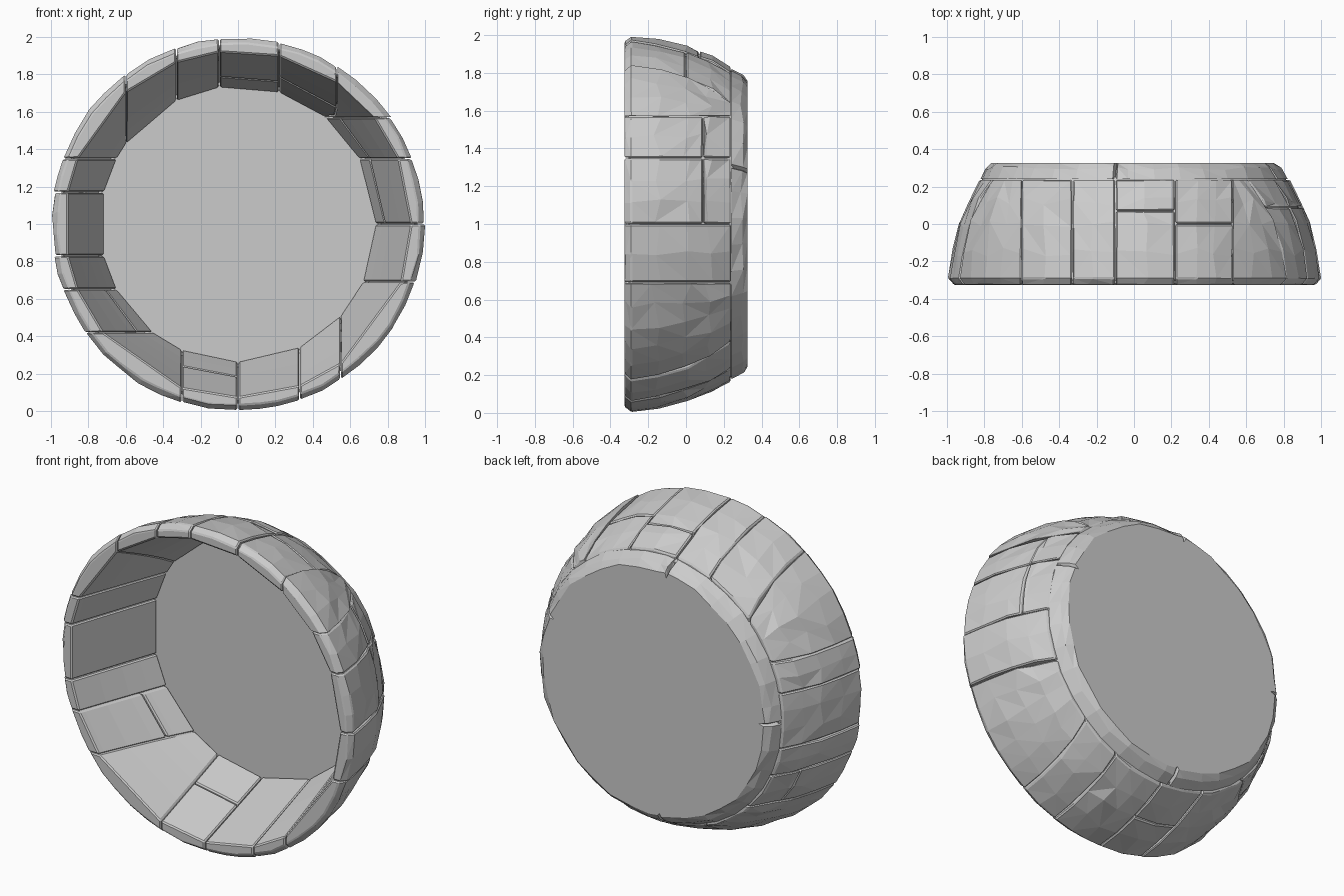
import bpy, bmesh, math, random

if "Cube" in bpy.data.objects:
    bpy.data.objects.remove(bpy.data.objects["Cube"])

random.seed(4)
OUT = [(-.325, .972), (-.29, .998), (-.15, .978), (0, .942), (.12, .895), (.235, .835)]
FRONT, FLOOR = -.325, .24


def outer_r(y):
    for (y0, r0), (y1, r1) in zip(OUT, OUT[1:]):
        if y <= y1:
            return r0 + (r1 - r0) * (y - y0) / (y1 - y0)
    return OUT[-1][1]


def inner_r(y):
    return .925 + (.735 - .925) * (y - FRONT) / (FLOOR - FRONT)


def point(r, a, y):
    return (r * math.cos(a), y, 1 + r * math.sin(a))


def finish(bm, name):
    bmesh.ops.remove_doubles(bm, verts=bm.verts, dist=.0005)
    bmesh.ops.recalc_face_normals(bm, faces=bm.faces)
    me = bpy.data.meshes.new(name)
    bm.to_mesh(me)
    bm.free()
    ob = bpy.data.objects.new(name, me)
    bpy.context.collection.objects.link(ob)
    return ob


# Joints are planes of constant x or z: (side, offset), counter-clockwise
JOINTS = [('R', 0), ('R', .35), ('R', .57), ('T', .53), ('T', .22), ('T', -.10),
          ('T', -.33), ('T', -.60), ('L', .35), ('L', .17), ('L', -.17), ('L', -.35),
          ('L', -.58), ('B', -.30), ('B', 0), ('B', .33), ('B', .55), ('R', -.31)]
# Cross joints: block index -> depth where the block is split
SPLITS = {0: .09, 1: .09, 3: 0, 4: .07, 11: .08, 13: 0}


def joint_angle(i, r):
    side, d = JOINTS[i % len(JOINTS)]
    a = {'R': lambda: math.asin(d / r), 'T': lambda: math.acos(d / r),
         'L': lambda: math.pi - math.asin(d / r),
         'B': lambda: 2 * math.pi - math.acos(d / r)}[side]()
    if i == 3:      # this joint dies into its neighbour
        a = max(a, math.asin(.57 / r) + .012)
    if i >= len(JOINTS) - 1:
        a += 2 * math.pi
    return a


def wall_block(i, y0, y1, name):
    ys = [y0] + [y for y, _ in OUT if y0 + .02 < y < y1 - .02] + [y1]
    n = max(2, round((joint_angle(i + 1, 1) - joint_angle(i, 1)) / .13))
    offset = random.uniform(-.006, .004)
    bm = bmesh.new()
    rings = []
    for y in ys:
        ro, ri = outer_r(y) + offset, inner_r(y)
        gap = .003

        def ang(r, t):
            a, b = joint_angle(i, r) + gap / r, joint_angle(i + 1, r) - gap / r
            return a + (b - a) * t
        ring = []
        for k in range(n + 1):
            inner_pt = 0 < k < n
            j = random.uniform(-.006, .005) if inner_pt else random.uniform(-.005, .001)
            t = k / n + (random.uniform(-.12, .12) / n if inner_pt else 0)
            yy = y + (random.uniform(-.025, .025) if y not in (y0, y1, -.29) else 0)
            ring.append(bm.verts.new(point(ro + j, ang(ro, t), yy)))
        ring += [bm.verts.new(point(ri, ang(ri, t), y)) for t in (1, 0)]
        rings.append(ring)
    m = len(rings[0])
    for a, b in zip(rings, rings[1:]):
        for k in range(m):
            quad = [a[k], a[(k + 1) % m], b[(k + 1) % m], b[k]]
            if k < n:       # chipped outside is split into triangles
                s = random.randint(0, 1)
                q = quad[s:] + quad[:s]
                bm.faces.new((q[0], q[1], q[2]))
                bm.faces.new((q[0], q[2], q[3]))
            else:
                bm.faces.new(quad)
    bm.faces.new(rings[0])
    bm.faces.new(rings[-1])
    ob = finish(bm, name)
    bev = ob.modifiers.new("worn_edges", 'BEVEL')
    bev.width, bev.segments = .007, 1
    bev.limit_method, bev.angle_limit = 'ANGLE', math.radians(45)


for i in range(len(JOINTS)):
    if i in SPLITS:
        s = SPLITS[i]
        wall_block(i, FRONT, s - .003, f"wall_block_front_{i}")
        wall_block(i, s + .003, FLOOR - .004, f"wall_block_back_{i}")
    else:
        wall_block(i, FRONT, FLOOR - .004, f"wall_block_{i}")

# Backing shell that closes the bottoms of the joints
bm = bmesh.new()
ys = [-.305, -.15, 0, .12, .25]
section = [(y, outer_r(y) - .028) for y in ys] + [(y, inner_r(y) + .03) for y in reversed(ys)]
rings = [[bm.verts.new(point(r, k * math.tau / 64, y)) for y, r in section] for k in range(64)]
for k in range(64):
    a, b = rings[k], rings[(k + 1) % 64]
    for j in range(len(section)):
        q = (j + 1) % len(section)
        bm.faces.new((a[j], a[q], b[q], b[j]))
finish(bm, "joint_backing")

# Base disc with a chipped chamfer and a few radial notches
NOTCHES = [math.acos(-.10 / .8), math.pi, 1.5 * math.pi - .06, .38]
angles = [(k * math.tau / 36 + .04, 0) for k in range(36)]
angles = [p for p in angles if all(abs(p[0] - c) > .06 for c in NOTCHES)]
for c in NOTCHES:
    angles += [(c - .014, 0), (c, .025), (c + .014, 0)]
angles.sort()
bm = bmesh.new()
rings = []
for y, r, jit in [(.24, .822, .004), (.30, .79, .008), (.325, .757, .01)]:
    rings.append([bm.verts.new(point(r - d + random.uniform(-jit, jit), a,
                                     y + (random.uniform(-.012, .008) if y == .30 else 0)))
                  for a, d in angles])
for a, b in zip(rings, rings[1:]):
    for k in range(len(a)):
        q = (k + 1) % len(a)
        bm.faces.new((a[k], a[q], b[q]))
        bm.faces.new((a[k], b[q], b[k]))
bm.faces.new(rings[0])
bm.faces.new(rings[-1])
finish(bm, "base_disc")
